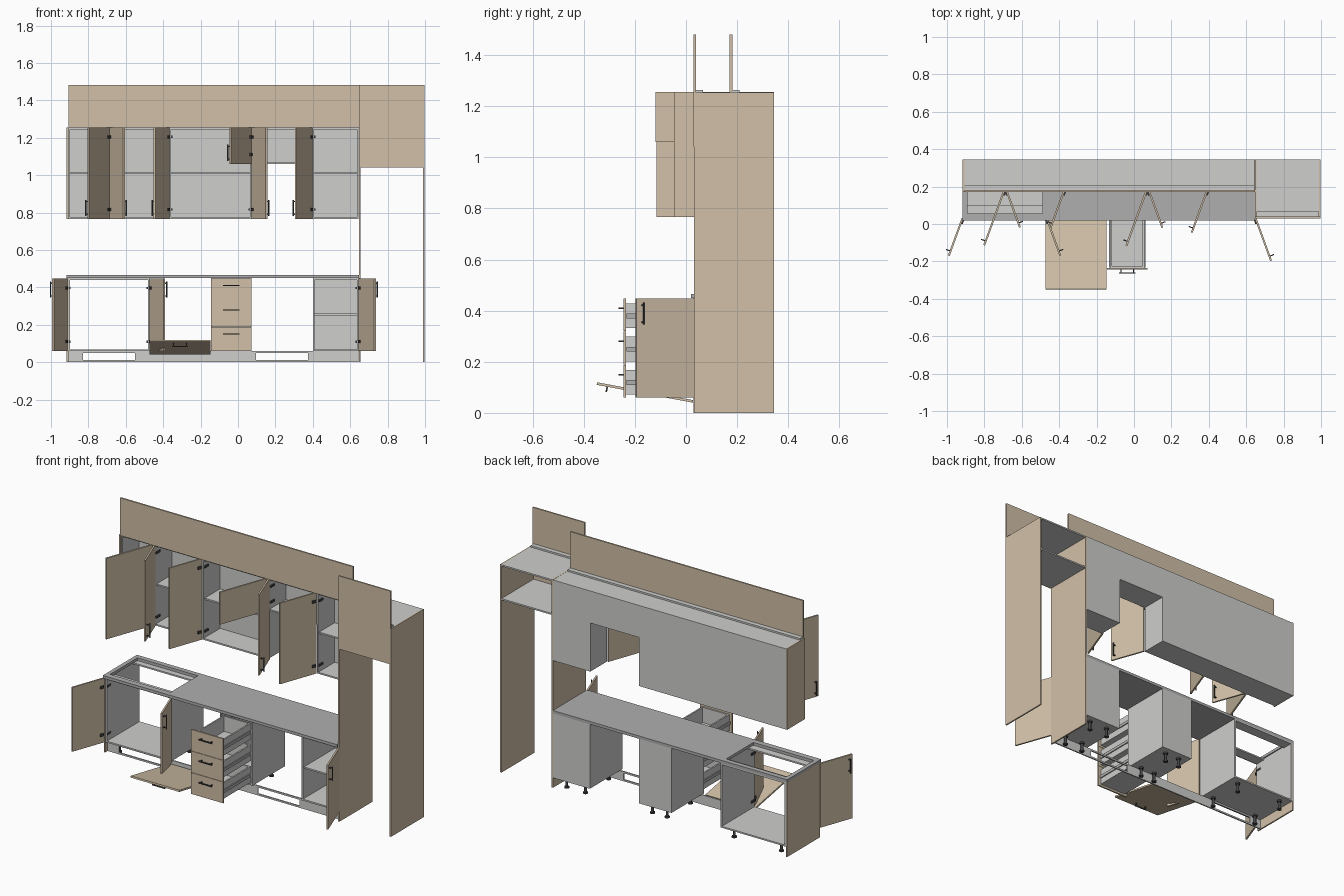
import bpy, bmesh, math
from mathutils import Matrix, Vector

if "Cube" in bpy.data.objects:
    bpy.data.objects.remove(bpy.data.objects["Cube"])


def material(name, rgb):
    m = bpy.data.materials.new(name)
    m.diffuse_color = (*rgb, 1)
    m.use_nodes = True
    m.node_tree.nodes["Principled BSDF"].inputs["Base Color"].default_value = m.diffuse_color
    return m


WOOD = material("beige wood", (0.64, 0.53, 0.39))
GREY = material("light grey board", (0.62, 0.62, 0.61))
TOP = material("worktop grey", (0.43, 0.43, 0.43))
METAL = material("dark metal", (0.06, 0.06, 0.065))
T = 0.009  # board thickness


def finish(name, bm, mat, M=Matrix()):
    bmesh.ops.transform(bm, matrix=M, verts=bm.verts)
    me = bpy.data.meshes.new(name)
    bm.to_mesh(me)
    bm.free()
    me.materials.append(mat)
    ob = bpy.data.objects.new(name, me)
    bpy.context.collection.objects.link(ob)
    return ob


def boxes(name, mat, spans, M=Matrix()):
    """One object from boxes given as (x0, x1, y0, y1, z0, z1)."""
    bm = bmesh.new()
    for x0, x1, y0, y1, z0, z1 in spans:
        size = Matrix.Diagonal((abs(x1 - x0), abs(y1 - y0), abs(z1 - z0), 1))
        mid = Matrix.Translation(((x0 + x1) / 2, (y0 + y1) / 2, (z0 + z1) / 2))
        bmesh.ops.create_cube(bm, size=1, matrix=mid @ size)
    return finish(name, bm, mat, M)


def carcass(name, x0, x1, y0, y1, z0, z1, shelf=None, back=True, top=True):
    parts = [(x0, x0 + T, y0, y1, z0, z1), (x1 - T, x1, y0, y1, z0, z1),
             (x0 + T, x1 - T, y0, y1, z0, z0 + T)]
    if top:
        parts.append((x0 + T, x1 - T, y0, y1, z1 - T, z1))
    else:  # front and back rails only
        parts += [(x0 + T, x1 - T, y0, y0 + 0.065, z1 - T, z1),
                  (x0 + T, x1 - T, y1 - 0.065, y1, z1 - T, z1)]
    if back:
        parts.append((x0 + T, x1 - T, y1 - 0.004, y1, z0 + T, z1 - T))
    if shelf:
        parts.append((x0 + T, x1 - T, y0 + 0.01, y1 - 0.004, shelf - T / 2, shelf + T / 2))
    boxes(name, GREY, parts)


def handle(name, M, vertical=True, length=0.086):
    """Bar handle on two posts, centred at the origin and projecting to -y."""
    h, r = length / 2, 0.003
    spans = [(-h, h, -0.021, -0.015, -r, r)]
    spans += [(s * (h - 0.009) - r, s * (h - 0.009) + r, -0.016, 0, -r, r) for s in (-1, 1)]
    R = Matrix.Rotation(math.pi / 2, 4, 'Y') if vertical else Matrix()
    boxes(name, METAL, spans, M @ R)


def door(name, hx, hy, side, w, z0, z1, hz):
    """Door hinged at (hx, hy), reaching to `side` when shut, swung open 110 degrees."""
    M = Matrix.Translation((hx, hy, 0)) @ Matrix.Rotation(-side * math.radians(110), 4, 'Z')
    boxes(name, WOOD, [(0, side * w, -0.01, 0, z0, z1)], M)
    handle(name + "_handle", M @ Matrix.Translation((side * (w - 0.025), -0.01, hz)))
    # hinge cups on the door and plates on the cabinet wall
    for z in (z0 + 0.05, z1 - 0.05):
        boxes(name + "_hinge", METAL, [(side * 0.008, side * 0.03, 0, 0.007, z - 0.008, z + 0.008)], M)
        boxes(name + "_hinge_plate", METAL, [(hx + side * T, hx + side * (T + 0.008),
                                              hy + 0.004, hy + 0.04, z - 0.006, z + 0.006)])


# ---- wall cabinets
UF, UB, U0, U1 = 0.184, 0.345, 0.767, 1.253
wall = [(-0.907, -0.688, U0, 1.01), (-0.688, -0.367, U0, 1.01), (-0.367, 0.073, U0, 1.01),
        (0.073, 0.397, 1.06, None), (0.397, 0.645, U0, 1.01)]
for i, (a, b, z, shelf) in enumerate(wall):
    carcass(f"wall_cabinet_{i + 1}", a, b, UF, UB, z, U1, shelf)
boxes("wall_end_panel", WOOD, [(-0.916, -0.907, 0.175, UB, U0, U1 + 0.002)])
for i, (hx, s, w, z, hz) in enumerate([
        (-0.688, -1, 0.215, U0, 0.825), (-0.688, 1, 0.317, U0, 0.825),
        (-0.367, 1, 0.217, U0, 0.825), (0.073, -1, 0.217, U0, 0.825),
        (0.073, 1, 0.320, 1.06, 1.12), (0.397, 1, 0.244, U0, 0.825)]):
    door(f"wall_door_{i + 1}", hx, 0.182, s, w, z, U1 + 0.002, hz)

# ---- upper fascia with fixing strip
boxes("wall_fascia", WOOD, [(-0.907, 0.646, 0.171, 0.181, 1.254, 1.481)])
boxes("wall_fascia_strip", GREY, [(-0.907, 0.645, 0.181, 0.209, 1.253, 1.263)])

# ---- tall fridge housing
FF = 0.031
boxes("fridge_side_panels", WOOD, [(0.646, 0.655, FF, UB, 0, 1.253), (0.989, 0.998, FF, UB, 0, 1.253)])
boxes("fridge_top_box", GREY, [(0.655, 0.989, FF + 0.008, UB, 1.04, 1.049),
                               (0.655, 0.989, FF + 0.008, UB, 1.244, 1.253)])
boxes("fridge_fascia", WOOD, [(0.648, 0.996, FF - 0.001, FF + 0.008, 1.04, 1.481)])
boxes("fridge_fascia_strip", GREY, [(0.655, 0.989, FF + 0.008, 0.067, 1.253, 1.263)])

# ---- base cabinets
BF, B0, B1 = 0.034, 0.06, 0.449
carcass("sink_cabinet", -0.907, -0.472, BF, UB, B0, B1, back=False, top=False)
carcass("drawer_cabinet", -0.145, 0.073, BF, UB, B0, B1, top=False)
carcass("shelf_cabinet", 0.400, 0.645, BF, UB, B0, B1, shelf=0.255, top=False)
boxes("base_end_panel", WOOD, [(-0.916, -0.907, BF - 0.004, UB, 0, B1)])
for i, (hx, s, w) in enumerate([(-0.912, 1, 0.213), (-0.472, -1, 0.213), (0.645, -1, 0.242)]):
    door(f"base_door_{i + 1}", hx, 0.03, s, w, B0, 0.447, 0.388)

# ---- worktop with sink opening
W0, W1 = 0.449, 0.466
boxes("worktop", TOP, [(-0.488, 0.646, 0.02, UB, W0, W1), (-0.916, -0.891, 0.02, UB, W0, W1),
                       (-0.891, -0.488, 0.02, 0.055, W0, W1), (-0.891, -0.488, 0.315, UB, W0, W1)])

# ---- plinth with two vent openings
P0, P1 = 0.05, 0.058
vents = [(-0.83, -0.55), (0.097, 0.375)]
edges = [-0.907] + [x for v in vents for x in v] + [0.645]
plinth = [(edges[i], edges[i + 1], P0, P1, 0.002, 0.06) for i in (0, 2, 4)]
for a, b in vents:
    plinth += [(a, b, P0, P1, 0.002, 0.012), (a, b, P0, P1, 0.05, 0.06)]
boxes("plinth", GREY, plinth)

# ---- adjustable feet
bm = bmesh.new()
for a, b in ((-0.907, -0.472), (-0.145, 0.073), (0.400, 0.645)):
    for x in (a + 0.06, b - 0.06):
        for y in (0.08, 0.30):
            for r, z0, z1 in ((0.014, 0, 0.008), (0.008, 0.008, 0.05), (0.014, 0.05, 0.06)):
                bmesh.ops.create_cone(bm, cap_ends=True, segments=16, radius1=r, radius2=r, depth=z1 - z0,
                                      matrix=Matrix.Translation((x, y, (z0 + z1) / 2)))
feet = finish("feet", bm, METAL)
for p in feet.data.polygons:
    p.use_smooth = abs(p.normal.z) < 0.5

# ---- three pulled-out drawers
for i in range(3):
    z = 0.06 + i * 0.13
    boxes(f"drawer_front_{i + 1}", WOOD, [(-0.144, 0.072, -0.244, -0.234, z, z + 0.128)])
    handle(f"drawer_handle_{i + 1}", Matrix.Translation((-0.036, -0.244, z + 0.09)), vertical=False)
    x0, x1, y0, y1, b, t = -0.127, 0.055, -0.234, 0.045, z + 0.012, z + 0.108
    boxes(f"drawer_box_{i + 1}", GREY, [
        (x0, x0 + T, y0, y1, b, t), (x1 - T, x1, y0, y1, b, t), (x0 + T, x1 - T, y0, y0 + T, b, t),
        (x0 + T, x1 - T, y1 - T, y1, b, t), (x0 + T, x1 - T, y0 + T, y1 - T, b, b + 0.004)])
    boxes(f"drawer_runners_{i + 1}", TOP, [(x0 - 0.006, x0, y0 + 0.002, 0.30, z + 0.05, z + 0.068),
                                           (x1, x1 + 0.006, y0 + 0.002, 0.30, z + 0.05, z + 0.068)])

# ---- dishwasher front folded down
M = Matrix.Translation((-0.31, 0.028, 0.05)) @ Matrix.Rotation(math.radians(79.5), 4, 'X')
boxes("dishwasher_front", WOOD, [(-0.162, 0.162, -0.01, 0, 0, 0.382)], M)
handle("dishwasher_handle", M @ Matrix.Translation((0, -0.01, 0.34)), vertical=False)
